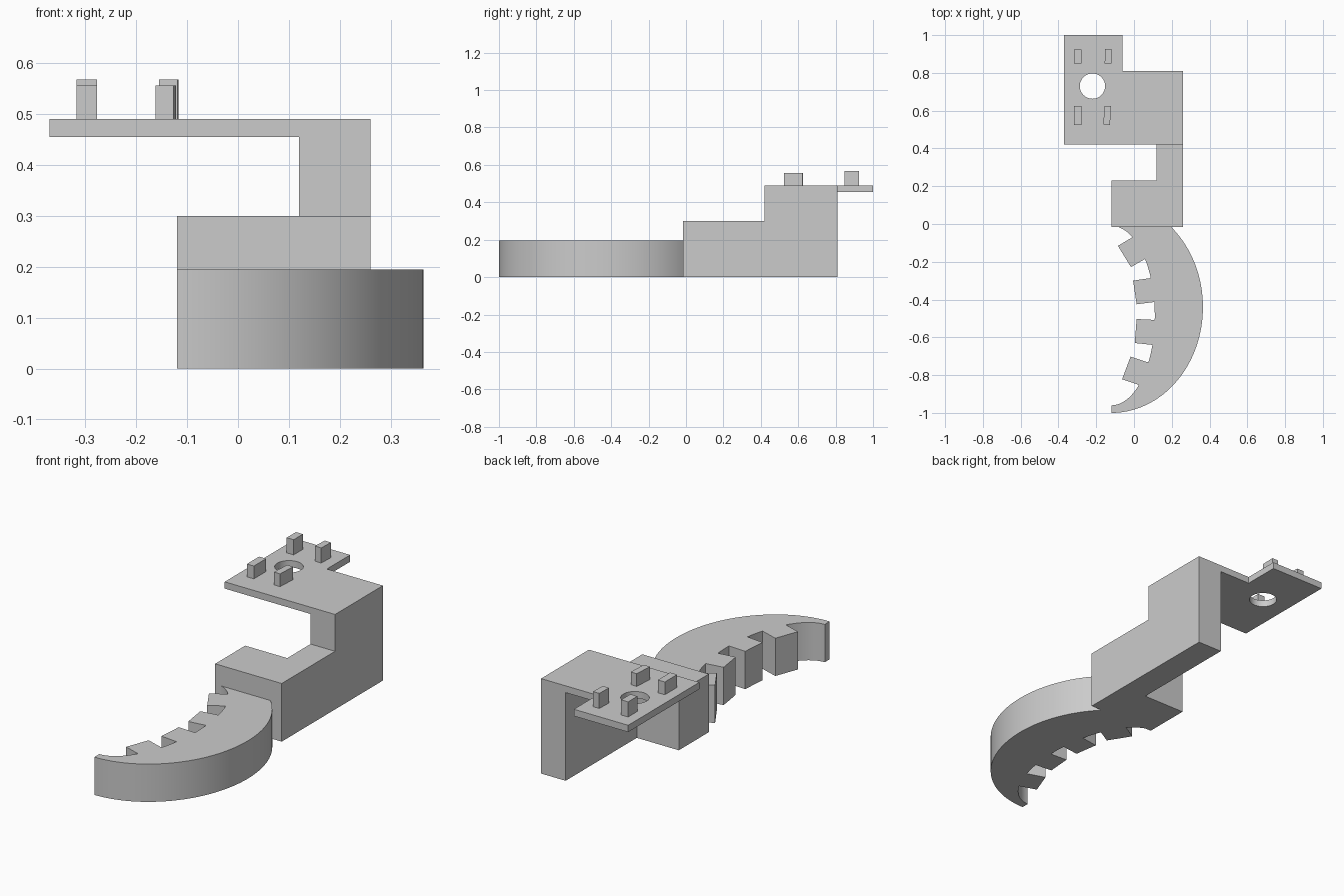
import bpy, bmesh
from math import sin, cos, pi, sqrt, radians
from mathutils import Matrix, Vector

default = bpy.data.objects.get("Cube")
if default:
    bpy.data.objects.remove(default, do_unlink=True)

grey = bpy.data.materials.new("plain grey")
grey.use_nodes = True
colour = (0.6, 0.6, 0.6, 1)
grey.diffuse_color = colour
grey.node_tree.nodes["Principled BSDF"].inputs["Base Color"].default_value = colour


def extrude(name, outline, low, high, axis="z", smooth=False):
    """Extrude a closed outline: (x, y) along z, or (x, z) along y."""
    place = (lambda a, b: (a, b, low)) if axis == "z" else (lambda a, b: (a, low, b))
    shift = Vector((0, 0, high - low)) if axis == "z" else Vector((0, high - low, 0))
    bm = bmesh.new()
    face = bm.faces.new([bm.verts.new(place(a, b)) for a, b in outline])
    result = bmesh.ops.extrude_face_region(bm, geom=[face], use_keep_orig=True)
    bmesh.ops.translate(bm, vec=shift,
                        verts=[v for v in result["geom"] if isinstance(v, bmesh.types.BMVert)])
    bmesh.ops.recalc_face_normals(bm, faces=bm.faces)
    mesh = bpy.data.meshes.new(name)
    bm.to_mesh(mesh)
    bm.free()
    mesh.materials.append(grey)
    obj = bpy.data.objects.new(name, mesh)
    bpy.context.collection.objects.link(obj)
    if smooth:
        smooth_shade(obj)
    return obj


def smooth_shade(obj):
    bpy.ops.object.select_all(action="DESELECT")
    obj.select_set(True)
    bpy.context.view_layer.objects.active = obj
    bpy.ops.object.shade_smooth_by_angle(angle=radians(30))


def rect(x0, x1, y0, y1):
    return [(x0, y0), (x1, y0), (x1, y1), (x0, y1)]


# Lower base: wide block with a narrow arm running back
LEFT, RIGHT, ARM = -0.12, 0.26, 0.12
FRONT, BACK, STEP = -0.015, 0.81, 0.42
extrude("base_block", [(LEFT, FRONT), (RIGHT, FRONT), (RIGHT, STEP), (ARM, STEP),
                       (ARM, 0.23), (LEFT, 0.23)], 0, 0.3)

# Upright post and overhanging platform in one bent profile
EDGE, UNDER, TOP = -0.37, 0.455, 0.49
platform = extrude("post_and_platform",
                   [(ARM, 0), (RIGHT, 0), (RIGHT, TOP), (EDGE, TOP), (EDGE, UNDER), (ARM, UNDER)],
                   STEP, BACK, axis="y")
extrude("platform_tab", rect(EDGE, -0.06, BACK, 1.0), UNDER, TOP)

# Round hole through the platform
circle = [(-0.22 + 0.067 * cos(2 * pi * i / 48), 0.73 + 0.067 * sin(2 * pi * i / 48))
          for i in range(48)]
cutter = extrude("hole_cutter", circle, 0.4, 0.6)
cutter.hide_render = True
cut = platform.modifiers.new("hole", "BOOLEAN")
cut.operation = "DIFFERENCE"
cut.solver = "EXACT"
cut.object = cutter
bpy.context.view_layer.objects.active = platform
bpy.ops.object.modifier_apply(modifier=cut.name)
bpy.data.objects.remove(cutter, do_unlink=True)
smooth_shade(platform)

# Four locating pegs: x, y, width, depth, top, turn
for name, x, y, w, d, top, turn in [
        ("peg_back_right", -0.297, 0.887, 0.04, 0.076, 0.568, 0),
        ("peg_back_left", -0.136, 0.887, 0.036, 0.076, 0.568, -2),
        ("peg_front_right", -0.297, 0.575, 0.04, 0.1, 0.556, 0),
        ("peg_front_left", -0.142, 0.575, 0.035, 0.1, 0.556, -3)]:
    peg = extrude(name, rect(-w / 2, w / 2, -d / 2, d / 2), TOP, top)
    peg.matrix_world = Matrix.Translation((x, y, 0)) @ Matrix.Rotation(radians(turn), 4, "Z")


# Curved jaw: half-ellipse outside, toothed half-ellipse inside
def inner_x(y):
    return LEFT + 0.23 * sqrt(max(0, 1 - ((y + 0.485) / 0.475) ** 2))


outer = []
start, end = -pi / 2, 0.862
for i in range(65):
    a = start + (end - start) * i / 64
    outer.append((LEFT + 0.485 * cos(a), -0.44 + 0.56 * sin(a)))

# Each tooth: upper root y, upper tip, lower tip, lower root y
teeth = [(-0.07, (-0.085, -0.116), (-0.016, -0.228), -0.185),
         (-0.286, (-0.005, -0.3), (0.014, -0.425), -0.413),
         (-0.508, (0.014, -0.503), (0.004, -0.63), -0.64),
         (-0.733, (-0.018, -0.702), (-0.063, -0.822), -0.852)]
inner = []


def inner_arc(y0, y1, steps=10):
    # Even steps in angle keep the tight ends round
    from_a, to_a = [pi / 2 if y > -0.011 else -pi / 2 if y < -0.959 else None for y in (y0, y1)]
    for i in range(steps + 1):
        t = i / steps
        if from_a is not None:
            t = t * t
        elif to_a is not None:
            t = 1 - (1 - t) ** 2
        y = y0 + (y1 - y0) * t
        inner.append((inner_x(y), y))


y_from = -0.01
for root_high, tip_high, tip_low, root_low in teeth:
    inner_arc(y_from, root_high)
    inner += [tip_high, tip_low]
    y_from = root_low
inner_arc(y_from, -0.96)

extrude("toothed_jaw", outer + inner, 0, 0.195, smooth=True)
